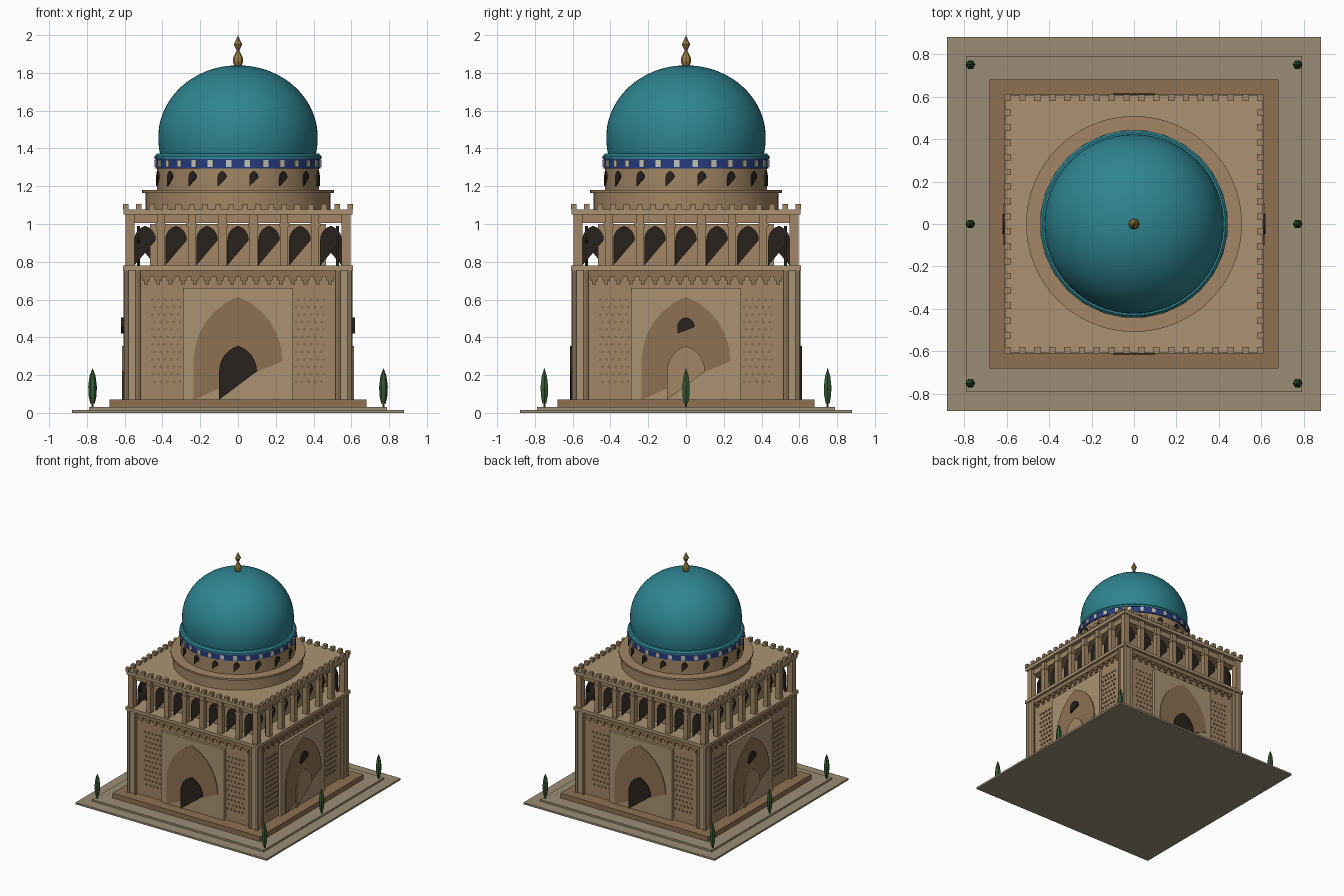
import bpy, bmesh, math
from mathutils import Matrix, Vector

if "Cube" in bpy.data.objects:
    bpy.data.objects.remove(bpy.data.objects["Cube"])

SAND = (.36, .24, .13, 1)
LIGHT = (.40, .29, .17, 1)
BROWN = (.27, .165, .085, 1)
PAVING = (.33, .27, .18, 1)
DARK = (.022, .016, .012, 1)
TEAL = (.028, .23, .28, 1)
BLUE = (.02, .045, .22, 1)
WHITE = (.55, .55, .48, 1)
GOLD = (.35, .23, .06, 1)
GREEN = (.035, .10, .035, 1)
TRUNK = (.10, .06, .03, 1)
mats = {}


def turn(deg):
    return Matrix.Rotation(math.radians(deg), 4, 'Z')


def box(bm, x0, x1, y0, y1, z0, z1):
    m = Matrix.Translation(((x0 + x1) / 2, (y0 + y1) / 2, (z0 + z1) / 2))
    m = m @ Matrix.Diagonal((x1 - x0, y1 - y0, z1 - z0, 1))
    return bmesh.ops.create_cube(bm, size=1, matrix=m)['verts']


def arch(bm, cx, w, z0, spring, apex, y0, y1):
    """Thin pointed-arch plate, its lower right corner cut off diagonally."""
    h = apex - spring
    r = (w * w + h * h) / (2 * w)
    end = math.asin(min(1, h / r))
    half = [(w - r + r * math.cos(end * i / 6), spring + r * math.sin(end * i / 6)) for i in range(7)]
    pts = [(-w, z0)] + half + [(-x, z) for x, z in half[-2::-1]]
    f = bm.faces.new([bm.verts.new((cx + x, y0, z)) for x, z in pts])
    ext = bmesh.ops.extrude_face_region(bm, geom=[f], use_keep_orig=True)['geom']
    vs = [v for v in ext if isinstance(v, bmesh.types.BMVert)]
    bmesh.ops.translate(bm, verts=vs, vec=(0, y1 - y0, 0))
    return list(f.verts) + vs


def lathe(bm, profile, n, at=(0, 0)):
    """Revolve (radius, z) points about a vertical axis."""
    rings = []
    for r, z in profile:
        k = n if r > 1e-6 else 1
        rings.append([bm.verts.new((at[0] + r * math.cos(2 * math.pi * i / n),
                                    at[1] + r * math.sin(2 * math.pi * i / n), z)) for i in range(k)])
    for a, b in zip(rings, rings[1:]):
        for i in range(n):
            q = [a[i % len(a)], a[(i + 1) % len(a)], b[(i + 1) % len(b)], b[i % len(b)]]
            bm.faces.new(list(dict.fromkeys(q)))
    for ring in (rings[0], rings[-1]):
        if len(ring) > 2:
            bm.faces.new(ring)


def finish(bm, name, color, turns=(0,), smooth=False):
    """Repeat the front-side geometry at the given quarter turns and make an object."""
    base = bm.verts[:] + bm.edges[:] + bm.faces[:]
    for k in turns[1:]:
        geom = bmesh.ops.duplicate(bm, geom=base)['geom']
        vs = [v for v in geom if isinstance(v, bmesh.types.BMVert)]
        bmesh.ops.transform(bm, matrix=turn(90 * (k - turns[0])), verts=vs)
    bmesh.ops.transform(bm, matrix=turn(90 * turns[0]), verts=bm.verts[:])
    bmesh.ops.recalc_face_normals(bm, faces=bm.faces[:])
    me = bpy.data.meshes.new(name)
    bm.to_mesh(me)
    bm.free()
    if color not in mats:
        mats[color] = bpy.data.materials.new("colour_%d" % len(mats))
        mats[color].diffuse_color = color
    me.materials.append(mats[color])
    ob = bpy.data.objects.new(name, me)
    bpy.context.collection.objects.link(ob)
    if smooth:
        bpy.ops.object.select_all(action='DESELECT')
        ob.select_set(True)
        bpy.context.view_layer.objects.active = ob
        bpy.ops.object.shade_smooth_by_angle(angle=math.radians(30))


ALL = (0, 1, 2, 3)


def slab(name, color, half, z0, z1):
    bm = bmesh.new()
    box(bm, -half, half, -half, half, z0, z1)
    finish(bm, name, color)


# Stepped base, walls and horizontal slabs
slab("ground_slab", PAVING, .88, 0, .015)
slab("lower_step", PAVING, .79, .015, .03)
slab("plinth", BROWN, .68, .03, .07)
slab("main_walls", SAND, .575, .07, .755)
slab("wall_cornice", LIGHT, .61, .755, .78)
slab("gallery_core", SAND, .465, .78, 1.0)
slab("gallery_beam", SAND, .57, 1.005, 1.05)
slab("roof_slab", LIGHT, .605, 1.05, 1.077)

# Corner piers with slim colonettes
bm = bmesh.new()
box(bm, -.595, -.525, -.595, -.525, .07, .755)
for x, y in ((-.592, -.592), (-.53, -.592), (-.592, -.53)):
    lathe(bm, [(.014, .07), (.014, .755)], 8, (x, y))
finish(bm, "corner_piers", LIGHT, ALL)

# Frieze with two rows of small teeth
bm = bmesh.new()
box(bm, -.525, .525, -.592, -.57, .72, .755)
for i in range(16):
    x = (i - 7.5) * .065
    box(bm, x - .02, x + .02, -.588, -.57, .70, .72)
    box(bm, x - .01, x + .01, -.583, -.57, .68, .70)
finish(bm, "frieze", BROWN, ALL)

# Portal panels and large blind arches
bm = bmesh.new()
box(bm, -.29, .29, -.598, -.57, .07, .66)
finish(bm, "portal_panels", LIGHT, ALL)
bm = bmesh.new()
arch(bm, 0, .235, .07, .275, .615, -.605, -.597)
finish(bm, "portal_arches", BROWN, ALL)

# Doors at front and back, blind doors and windows on the sides
bm = bmesh.new()
arch(bm, 0, .1, .07, .22, .355, -.614, -.604)
finish(bm, "open_doorways", DARK, (0, 2))
bm = bmesh.new()
arch(bm, 0, .1, .07, .22, .355, -.614, -.604)
finish(bm, "blind_doorways", SAND, (1, 3))
bm = bmesh.new()
arch(bm, 0, .046, .42, .455, .505, -.62, -.604)
finish(bm, "side_windows", DARK, (1, 3))

# Staggered hexagonal studs either side of each portal
bm = bmesh.new()
for s in (-1, 1):
    for row in range(12):
        for col in range(5):
            x = s * (.31 + .034 * col + (.008 if row % 2 else -.004))
            m = Matrix.Translation((x, -.576, .165 + .0395 * row)) @ Matrix.Rotation(math.pi / 2, 4, 'X')
            bmesh.ops.create_cone(bm, cap_ends=True, segments=6, radius1=.009, radius2=.009, depth=.012, matrix=m)
finish(bm, "lattice_studs", BROWN, ALL)

# Gallery columns, corner posts and dark arches
bm = bmesh.new()
for i in range(6):
    x = (i - 2.5) * .164
    box(bm, x - .02, x + .02, -.592, -.552, .78, 1.05)
    box(bm, x - .026, x + .026, -.596, -.55, .985, 1.005)
box(bm, -.595, -.548, -.595, -.548, .78, 1.05)
finish(bm, "gallery_columns", SAND, ALL)
bm = bmesh.new()
for i in range(7):
    arch(bm, (i - 3) * .164, .057, .78, .915, .99, -.535, -.52)
finish(bm, "gallery_arches", DARK, ALL)

# Battlements
bm = bmesh.new()
for i in range(17):
    x = -.595 + .07 * i
    box(bm, x - .015, x + .015, -.61, -.58, 1.077, 1.107)
finish(bm, "battlements", SAND, ALL)

# Drum base, drum, tile band and cornice
for name, color, prof in (
        ("drum_base", SAND, [(.49, 1.077), (.49, 1.165), (.508, 1.165), (.508, 1.18)]),
        ("drum", SAND, [(.43, 1.18), (.43, 1.295)]),
        ("tile_band", BLUE, [(.437, 1.295), (.437, 1.345)]),
        ("dome_cornice", TEAL, [(.441, 1.345), (.441, 1.36), (.43, 1.372)])):
    bm = bmesh.new()
    lathe(bm, prof, 64)
    finish(bm, name, color, smooth=True)

# Drum windows
bm = bmesh.new()
for i in range(16):
    vs = arch(bm, 0, .024, 1.20, 1.245, 1.28, -.437, -.425)
    bmesh.ops.transform(bm, matrix=turn(22.5 * (i + .5)), verts=vs)
finish(bm, "drum_windows", DARK)

# White tiles on the blue band
bm = bmesh.new()
for i in range(28):
    vs = box(bm, -.015, .015, -.443, -.43, 1.303, 1.338)
    bmesh.ops.transform(bm, matrix=turn(360 / 28 * (i + .5)), verts=vs)
finish(bm, "white_tiles", WHITE)

# Dome, slightly drawn in at its foot
bm = bmesh.new()
prof = [(.412, 1.365), (.418, 1.40), (.421, 1.43)]
for i in range(21):
    t = math.pi / 2 * i / 20
    prof.append((.422 * math.cos(t) if i < 20 else 0, 1.46 + .38 * math.sin(t)))
lathe(bm, prof, 64)
finish(bm, "dome", TEAL, smooth=True)

# Finial
bm = bmesh.new()
lathe(bm, [(.018, 1.835), (.027, 1.86), (.026, 1.88), (.008, 1.915), (.009, 1.922),
           (.023, 1.95), (.008, 1.98), (0, 2.0)], 8)
finish(bm, "finial", GOLD)

# Cypress trees along both sides
trunks, crowns = bmesh.new(), bmesh.new()
for x in (-.77, .77):
    for y in (-.75, 0, .75):
        lathe(trunks, [(.006, .03), (.006, .07)], 6, (x, y))
        lathe(crowns, [(.012, .05), (.021, .09), (.023, .14), (.016, .195), (0, .238)], 6, (x, y))
finish(trunks, "tree_trunks", TRUNK)
finish(crowns, "tree_crowns", GREEN)

for m in bpy.data.materials:
    if m.users and not m.is_grease_pencil:
        m.use_nodes = True
        m.node_tree.nodes["Principled BSDF"].inputs["Base Color"].default_value = m.diffuse_color
